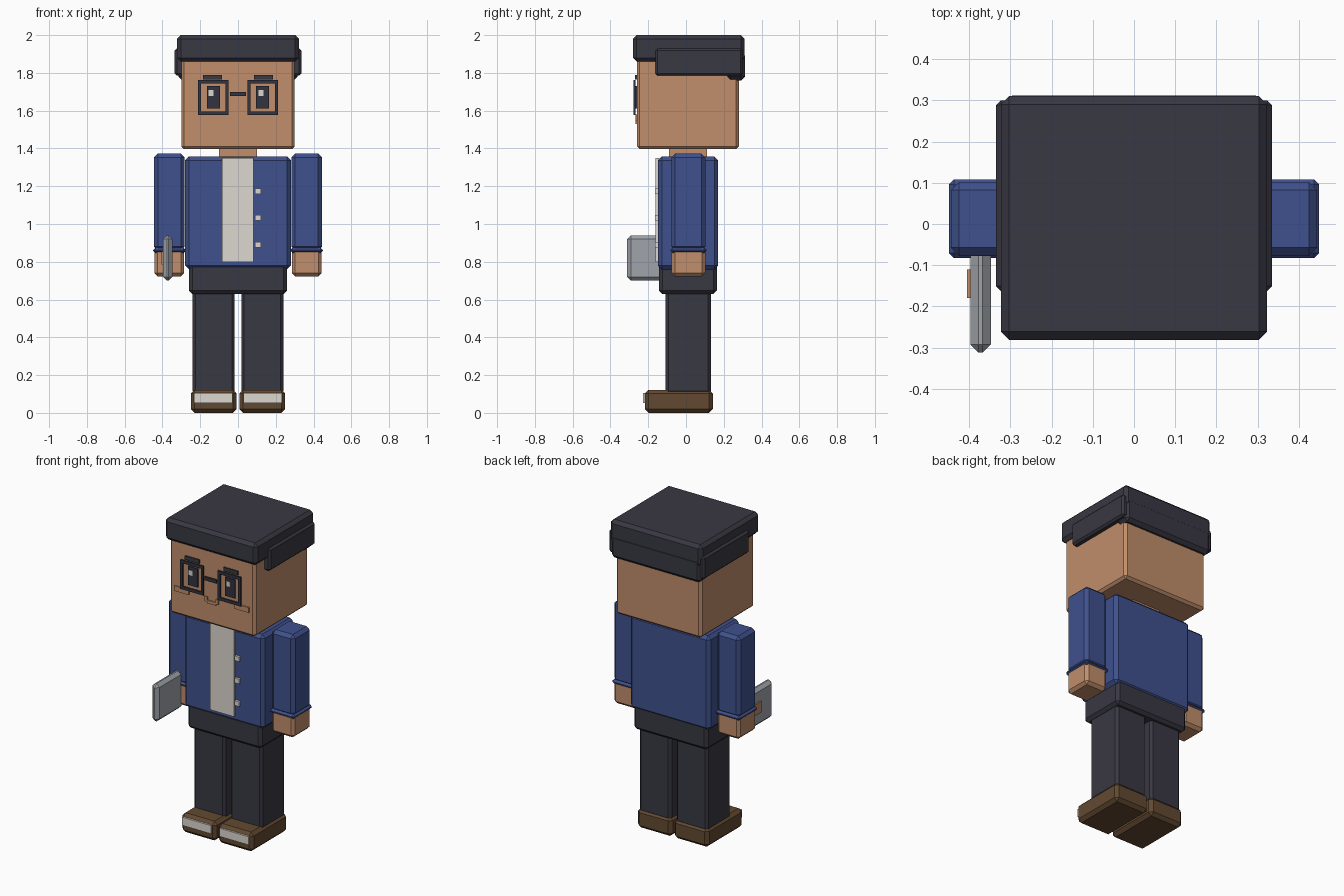
import bpy, bmesh


def material(name, r, g, b):
    """Flat material from an sRGB colour (0-255)."""
    def lin(c):
        c /= 255
        return c / 12.92 if c <= 0.04045 else ((c + 0.055) / 1.055) ** 2.4
    m = bpy.data.materials.new(name)
    m.diffuse_color = (lin(r), lin(g), lin(b), 1)
    return m


SKIN = material("skin", 193, 142, 107)
BLUE = material("jacket blue", 63, 81, 141)
DARK = material("charcoal", 57, 56, 67)
CREAM = material("cream", 220, 215, 208)
GREY = material("metal grey", 160, 165, 171)
BROWN = material("shoe brown", 98, 73, 49)
FRAME = material("glasses black", 50, 52, 63)


def box(name, mat, x, y, z, bevel=0.0):
    """Chamfered box from its (min, max) range on each axis."""
    bm = bmesh.new()
    bmesh.ops.create_cube(bm, size=1)
    for v in bm.verts:
        v.co = [r[0] if c < 0 else r[1] for c, r in zip(v.co, (x, y, z))]
    if bevel:
        bmesh.ops.bevel(bm, geom=bm.edges[:], offset=bevel, segments=1,
                        affect='EDGES', profile=0.5)
    bmesh.ops.recalc_face_normals(bm, faces=bm.faces[:])
    me = bpy.data.meshes.new(name)
    bm.to_mesh(me)
    bm.free()
    me.materials.append(mat)
    ob = bpy.data.objects.new(name, me)
    bpy.context.collection.objects.link(ob)
    return ob


def pair(name, mat, x, y, z, bevel=0.0):
    """The same box on the right (+x) and the left (-x)."""
    box(name + "_right", mat, x, y, z, bevel)
    box(name + "_left", mat, (-x[1], -x[0]), y, z, bevel)


# Head, neck and hair
box("head", SKIN, (-0.30, 0.30), (-0.26, 0.28), (1.396, 1.95), 0.015)
box("neck", SKIN, (-0.10, 0.10), (-0.09, 0.11), (1.32, 1.42))
box("hair_top", DARK, (-0.323, 0.323), (-0.281, 0.31), (1.86, 2.0), 0.02)
box("hair_back", DARK, (-0.315, 0.315), (0.215, 0.312), (1.76, 1.91), 0.02)
pair("hair_side", DARK, (0.27, 0.335), (-0.162, 0.30), (1.785, 1.93), 0.012)

# Torso and shirt front
box("jacket", BLUE, (-0.28, 0.28), (-0.148, 0.17), (0.76, 1.357), 0.02)
box("shirt_front", CREAM, (-0.085, 0.083), (-0.161, -0.14), (0.80, 1.35))
for i, z in enumerate((0.89, 1.033, 1.174)):
    box(f"button_{i + 1}", CREAM, (0.09, 0.122), (-0.163, -0.14),
        (z - 0.015, z + 0.015))

# Arms
pair("sleeve", BLUE, (0.283, 0.444), (-0.077, 0.102), (0.86, 1.373), 0.02)
pair("cuff", BLUE, (0.277, 0.449), (-0.082, 0.108), (0.846, 0.875), 0.012)
pair("hand", SKIN, (0.285, 0.443), (-0.077, 0.102), (0.722, 0.87), 0.018)

# Hips, legs and shoes
box("hips", DARK, (-0.26, 0.26), (-0.143, 0.163), (0.63, 0.79), 0.018)
pair("leg", DARK, (0.018, 0.24), (-0.108, 0.132), (0.10, 0.66), 0.015)
pair("shoe", BROWN, (0.007, 0.25), (-0.218, 0.142), (0.0, 0.122), 0.02)
pair("toe_cap", CREAM, (0.03, 0.232), (-0.228, -0.21), (0.052, 0.104))

# Flat case held in the left-hand view hand, with a small badge
box("held_case", GREY, (-0.397, -0.347), (-0.312, -0.05), (0.70, 0.94), 0.02)
box("case_patch", SKIN, (-0.405, -0.396), (-0.18, -0.11), (0.785, 0.855))

# Glasses
FY = (-0.277, -0.268)
pair("lens_rim_top", FRAME, (0.05, 0.212), FY, (1.743, 1.762))
pair("lens_rim_bottom", FRAME, (0.05, 0.212), FY, (1.577, 1.596))
pair("lens_rim_inner", FRAME, (0.05, 0.067), FY, (1.596, 1.743))
pair("lens_rim_outer", FRAME, (0.195, 0.212), FY, (1.596, 1.743))
box("glasses_bridge", FRAME, (-0.042, 0.042), FY, (1.677, 1.70))

# Eyes, brows, cheeks and mouth
pair("eye", FRAME, (0.096, 0.165), (-0.268, -0.259), (1.612, 1.73))
for name, x in (("right", 0.108), ("left", -0.157)):
    box("eye_highlight_" + name, CREAM, (x, x + 0.027), (-0.271, -0.266),
        (1.678, 1.709))
pair("eyebrow", DARK, (0.085, 0.186), (-0.269, -0.259), (1.766, 1.79))
pair("cheek", SKIN, (0.16, 0.262), (-0.267, -0.259), (1.547, 1.58))
box("mouth", SKIN, (-0.03, 0.03), (-0.267, -0.259), (1.53, 1.55))
pair("mouth_corner", SKIN, (0.03, 0.048), (-0.267, -0.259), (1.54, 1.57))
